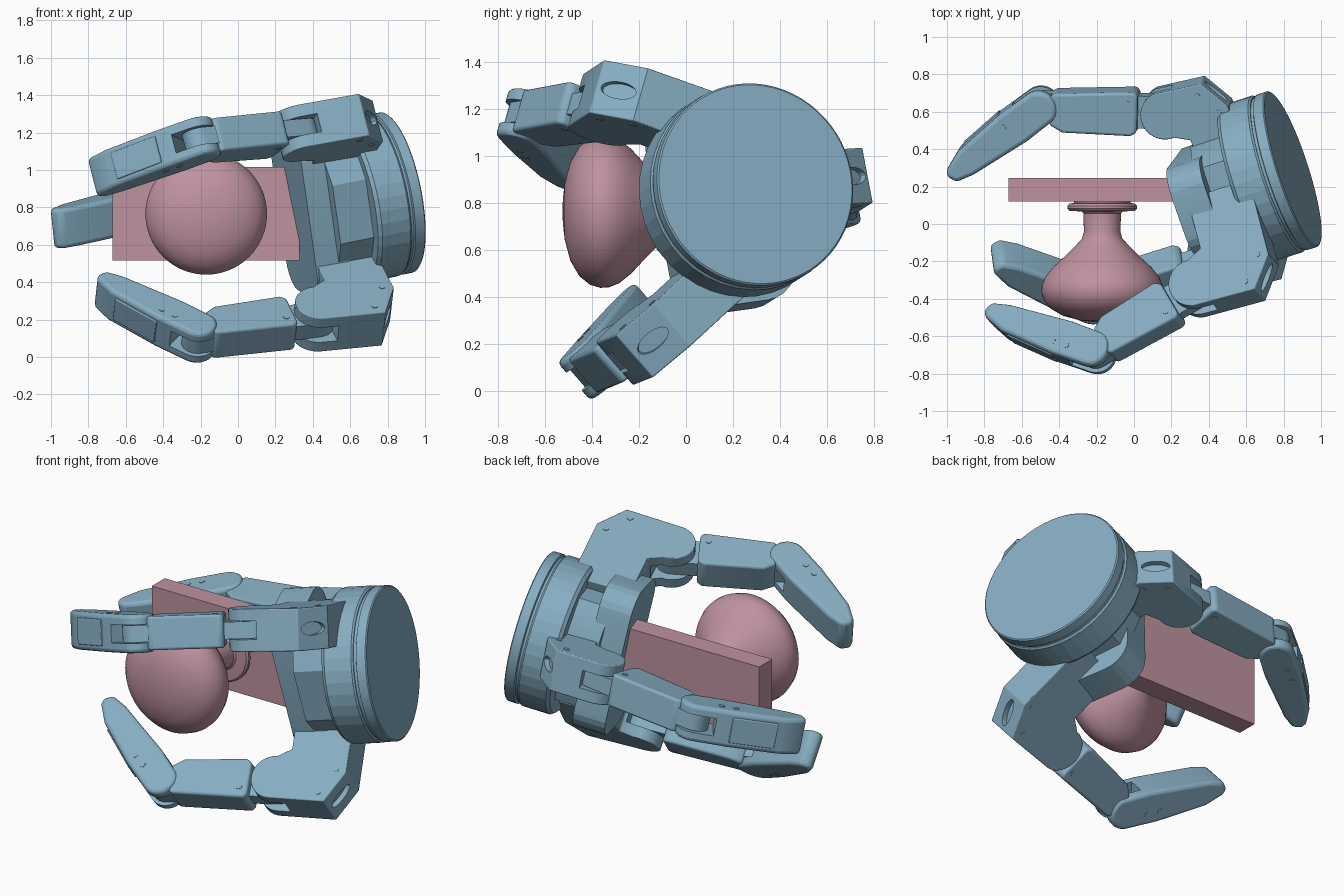
import bpy, bmesh, math
from mathutils import Vector, Matrix

if "Cube" in bpy.data.objects:
    bpy.data.objects.remove(bpy.data.objects["Cube"])

def material(name, col):
    m = bpy.data.materials.new(name)
    m.diffuse_color = col
    m.use_nodes = True
    m.node_tree.nodes["Principled BSDF"].inputs["Base Color"].default_value = m.diffuse_color
    return m
BLUE = material("hand_blue", (0.24, 0.42, 0.54, 1))
PINK = material("knob_pink", (0.52, 0.29, 0.35, 1))

AXIS = Vector((0.934, 0.302, 0.19)).normalized()
BASE = Vector((0.85, 0.295, 0.88))

def frame(deg, off=0.0):
    """Local x: away from base, y: radial at a yz angle, z: hinge."""
    t = math.radians(deg)
    r = Vector((0, math.cos(t), math.sin(t)))
    r.x = -r.dot(AXIS) / AXIS.x
    r.normalize()
    f = -AXIS
    h = f.cross(r)
    M = Matrix((f, r, h)).transposed().to_4x4()
    M.translation = BASE + h * off
    return M

def smooth(ob, angle=30):
    bpy.ops.object.select_all(action='DESELECT')
    bpy.context.view_layer.objects.active = ob
    ob.select_set(True)
    bpy.ops.object.shade_smooth_by_angle(angle=math.radians(angle))

def finish(bm, name, M, mat=BLUE, bevel=0, angle=30):
    bmesh.ops.recalc_face_normals(bm, faces=bm.faces)
    me = bpy.data.meshes.new(name)
    bm.to_mesh(me)
    bm.free()
    ob = bpy.data.objects.new(name, me)
    bpy.context.collection.objects.link(ob)
    ob.matrix_world = M
    me.materials.append(mat)
    smooth(ob, angle)
    if bevel:
        b = ob.modifiers.new("bevel", 'BEVEL')
        b.width, b.segments, b.limit_method = bevel, 3, 'ANGLE'
        b.angle_limit = math.radians(40)
        bpy.ops.object.modifier_apply(modifier=b.name)
        smooth(ob, angle)
    return ob

def prism(name, pts, z0, z1, M, **kw):
    bm = bmesh.new()
    low = [bm.verts.new((p[0], p[1], z0)) for p in pts]
    top = [bm.verts.new((p[0], p[1], z1)) for p in pts]
    bm.faces.new(low)
    bm.faces.new(top)
    for i in range(len(pts)):
        bm.faces.new((low[i - 1], low[i], top[i], top[i - 1]))
    return finish(bm, name, M, **kw)

def lathe(name, prof, M, seg=64, **kw):
    """Revolve (radius, height) points about local z."""
    bm = bmesh.new()
    vs = [bm.verts.new((r, 0, z)) for r, z in prof]
    es = [bm.edges.new(p) for p in zip(vs, vs[1:])]
    bmesh.ops.spin(bm, geom=vs + es, cent=(0, 0, 0), axis=(0, 0, 1), angle=2 * math.pi, steps=seg)
    bmesh.ops.remove_doubles(bm, verts=bm.verts, dist=1e-4)
    return finish(bm, name, M, **kw)

def arc(c, r, a0, a1, n=12):
    return [(c[0] + r * math.cos(math.radians(a0 + (a1 - a0) * i / n)),
             c[1] + r * math.sin(math.radians(a0 + (a1 - a0) * i / n))) for i in range(n + 1)]

def rect(x0, x1, y0, y1):
    return [(x0, y0), (x1, y0), (x1, y1), (x0, y1)]

def cut(ob, cutter):
    cutter.hide_render = True
    m = ob.modifiers.new("cut", 'BOOLEAN')
    m.object, m.solver = cutter, 'EXACT'
    bpy.context.view_layer.objects.active = ob
    bpy.ops.object.modifier_apply(modifier=m.name)
    bpy.data.objects.remove(cutter)
    smooth(ob)

def screws(name, pts, z, M):
    for x, y in pts:
        for s in (-1, 1):
            prism(name, arc((x, y), 0.017, 0, 342, 19), s * (z - 0.01), s * (z + 0.003), M)

# all fingers lean slightly against the base axis
PIVOT = Vector((-0.4, 0, 0))
LEAN = Matrix.Translation(PIVOT) @ Matrix.Rotation(math.radians(2.2), 4, 'Y') @ Matrix.Translation(-PIVOT)

def finger(tag, M, K, J, T, c1, c2):
    # shift heights so the lean acts about z = 0.8
    M = Matrix.Translation((0, 0, 0.8)) @ LEAN @ Matrix.Translation((0, 0, -0.8)) @ M
    K, J, T = Vector(K), Vector(J), Vector(T)
    # knuckle block with fork and oval recess
    inner = (K.x - 0.09, K.y - 0.17)
    pts = [(c2[0], 0.12), c2, c1] + arc(K, 0.13, 80, -95, 14) + [inner, (inner[0], 0.12)]
    block = prism(tag + "_knuckle", pts, -0.12, 0.12, M, bevel=0.006)
    cut(block, prism("cutter", rect(K.x - 0.07, K.x + 0.3, K.y - 0.16, K.y + 0.3), -0.052, 0.052, M))
    mid = (Vector(c1) + Vector(c2)) / 2
    d = (Vector(c1) - Vector(c2)).normalized()
    R = Matrix((Vector((d.x, d.y, 0)), Vector((0, 0, 1)), Vector((d.y, -d.x, 0)))).transposed().to_4x4()
    R.translation = Vector((mid.x, mid.y, 0))
    oval = [(x * 1.3, y * 0.6) for x, y in arc((0, 0), 0.062, 0, 345, 23)]
    cut(block, prism("cutter", oval, -0.03, 0.03, M @ R))
    screws(tag + "_knuckle_screw", [(c1[0] + 0.04, c1[1] - 0.06), (c2[0] + 0.06, c2[1] - 0.02)], 0.12, M)

    def along(P, Q):
        L = (Q - P).length
        x = (Q - P).normalized()
        m = Matrix(((x.x, -x.y, 0, P.x), (x.y, x.x, 0, P.y), (0, 0, 1, 0), (0, 0, 0, 1)))
        return M @ m, L
    # middle link: tongue and thick tapered shell
    A, L = along(K, J)
    prism(tag + "_link_tongue", arc((0, 0), 0.09, 90, 270) + arc((L, 0), 0.08, -90, 90), -0.048, 0.048, A)
    prism(tag + "_link", [(0.15, -0.1), (0.18, -0.125), (L - 0.13, -0.12), (L - 0.06, -0.08),
                          (L - 0.06, 0.07), (L - 0.08, 0.09), (0.17, 0.115), (0.15, 0.095)],
          -0.095, 0.095, A, bevel=0.016)
    screws(tag + "_link_screw", [(0.2, 0.05)], 0.095, A)
    # fingertip with fork at the joint and a small lip
    B, L = along(J, T)
    tip = prism(tag + "_tip", arc((0, 0), 0.1, 250, 90, 12) +
                [(0.2, 0.095), (L * 0.8, 0.06), (L - 0.02, 0.015), (L + 0.005, -0.015),
                 (L - 0.02, -0.07), (L - 0.12, -0.09), (0.15, -0.105)], -0.108, 0.108, B, bevel=0.022)
    cut(tip, prism("cutter", rect(-0.2, 0.11, -0.2, 0.2), -0.052, 0.052, B))
    prism(tag + "_tip_pad", [(0.2, 0.05), (0.2, 0.102), (L * 0.75, 0.072), (L * 0.75, 0.03)],
          -0.075, 0.075, B, bevel=0.006)
    screws(tag + "_tip_screw", [(0.13, 0.03), (0.21, 0.03)], 0.108, B)

# round base with stepped rim
P = frame(188)
Z = P @ Matrix.Rotation(math.radians(90), 4, 'Y')
lathe("base_cap", [(0, 0), (0.43, 0), (0.437, 0.006), (0.437, 0.06), (0.425, 0.065),
                   (0.425, 0.085), (0, 0.085)], Z)
lathe("base_drum", [(0, 0.08), (0.432, 0.08), (0.44, 0.09), (0.44, 0.25), (0.425, 0.27), (0, 0.27)],
      Z, seg=40, angle=5)

# faceted palm hub and rounded front plate (profile x is local -h)
hub = [(0.15, 0.33), (-0.17, 0.33), (-0.36, 0.2), (-0.32, -0.2), (-0.14, -0.3),
       (0.1, -0.3), (0.3, -0.2), (0.33, 0.2)]
prism("palm_hub", hub, 0.17, 0.46, Z)
plate = []
for cx, cy, a in ((0.29, 0.1, 0), (-0.29, 0.1, 90), (-0.29, -0.1, 180), (0.29, -0.1, 270)):
    plate += arc((cx, cy), 0.15, a, a + 90, 6)
prism("palm_plate", plate, 0.4, 0.59, Z, angle=10)

# three fingers: hinge joints given in each finger's plane
finger("upper_finger", frame(160, 0.295), (0.62, 0.58), (1.245, 0.745), (1.76, 0.38), (0.30, 0.725), (0.18, 0.56))
finger("lower_finger", frame(222, -0.185), (0.65, 0.61), (1.33, 0.595), (1.74, 0.11), (0.33, 0.77), (0.22, 0.59))
finger("thumb", frame(8, -0.045), (0.54, 0.51), (1.18, 0.745), (1.765, 0.57), (0.30, 0.615), (0.2, 0.455))

# mounting board and turned knob
prism("board", rect(-0.67, 0.33, 0.12, 0.245), 0.515, 1.015, Matrix(), mat=PINK)
knob = [(0, 0.125), (0.15, 0.125), (0.15, 0.115), (0.175, 0.113), (0.186, 0.1), (0.186, 0.085),
        (0.175, 0.073), (0.11, 0.07), (0.1, 0.06), (0.098, -0.04), (0.108, -0.075), (0.14, -0.11),
        (0.2, -0.17), (0.265, -0.23), (0.305, -0.28), (0.323, -0.325), (0.325, -0.36),
        (0.312, -0.405), (0.275, -0.45), (0.21, -0.488), (0.12, -0.512), (0.05, -0.52), (0, -0.521)]
lathe("knob", knob, Matrix.Translation((-0.17, -0.003, 0.765)) @ Matrix.Rotation(math.radians(-90), 4, 'X'),
      mat=PINK, angle=40)
